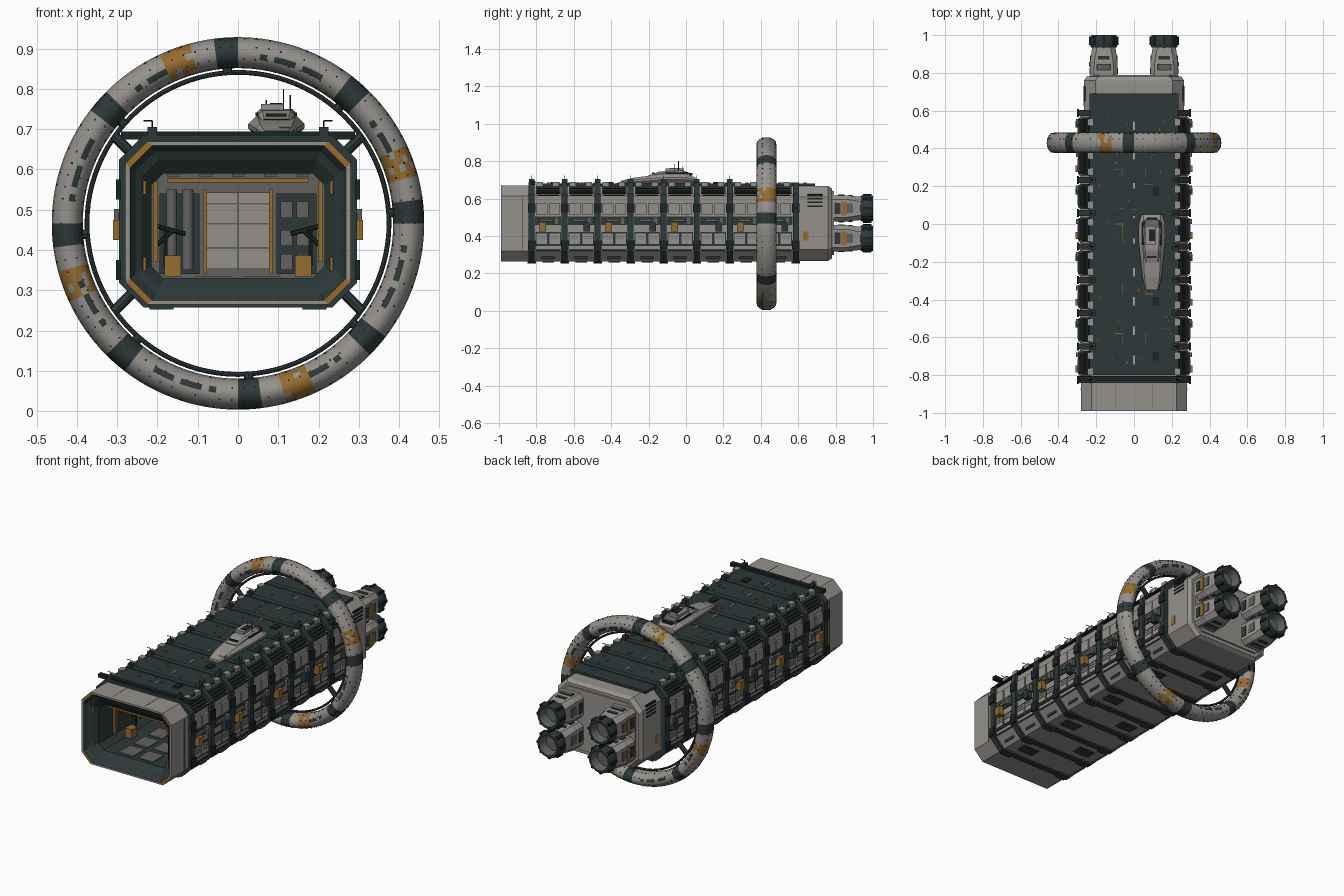
import bpy, bmesh, random
from math import sin, cos, pi, degrees, atan2, hypot
from mathutils import Matrix, Vector

random.seed(4)
if "Cube" in bpy.data.objects:
    bpy.data.objects.remove(bpy.data.objects["Cube"])


def material(name, r, g, b):
    m = bpy.data.materials.new(name)
    m.use_nodes = True
    m.diffuse_color = (r, g, b, 1)
    m.node_tree.nodes["Principled BSDF"].inputs["Base Color"].default_value = (r, g, b, 1)
    return m


LIGHT, DARK, OCHRE, MID, BLACK, PALE = range(6)
MATS = [material("hull grey", .30, .285, .265), material("dark teal", .026, .04, .04),
        material("ochre", .30, .15, .03), material("steel grey", .12, .12, .115),
        material("near black", .012, .016, .016), material("pale grey", .42, .41, .40)]


def finish(name, bm, smooth=False):
    bmesh.ops.recalc_face_normals(bm, faces=bm.faces[:])
    me = bpy.data.meshes.new(name)
    bm.to_mesh(me)
    bm.free()
    for m in MATS:
        me.materials.append(m)
    ob = bpy.data.objects.new(name, me)
    bpy.context.collection.objects.link(ob)
    if smooth:
        bpy.ops.object.select_all(action='DESELECT')
        ob.select_set(True)
        bpy.context.view_layer.objects.active = ob
        bpy.ops.object.shade_smooth_by_angle(angle=.6)
    return ob


def skin(bm, rings, mats, caps, corner=None):
    """Join successive rings of points; corner = {segment: material} on chamfers."""
    vs = [[bm.verts.new(p) for p in r] for r in rings]
    n = len(vs[0])
    for s in range(len(vs) - 1):
        for i in range(n):
            j = (i + 1) % n
            f = bm.faces.new((vs[s][i], vs[s][j], vs[s + 1][j], vs[s + 1][i]))
            f.material_index = mats[s]
            if corner and s in corner and i % 2 == 0:
                f.material_index = corner[s]
    if caps:
        bm.faces.new(vs[0]).material_index = caps[0]
        bm.faces.new(vs[-1]).material_index = caps[1]


def octagon(y, hw, lo, hi, c, cx=0):
    half = [(hw - c, lo), (hw, lo + c), (hw, hi - c), (hw - c, hi)]
    pts = half + [(-x, z) for x, z in reversed(half)]
    return [(cx + x, y, z) for x, z in pts]


def loft(name, sections, mats, caps=None, corner=None, cx=0):
    bm = bmesh.new()
    skin(bm, [octagon(*s, cx=cx) for s in sections], mats, caps, corner)
    return finish(name, bm)


def boxes(name, items, mat, mirror=False, turn=None):
    """Merge boxes given as (centre, size)."""
    bm = bmesh.new()
    for c, s in items:
        for sign in ((1, -1) if mirror else (1,)):
            m = Matrix.Translation((c[0] * sign, c[1], c[2]))
            if turn:
                m = m @ Matrix.Rotation(turn * sign, 4, 'Y')
            bmesh.ops.create_cube(bm, size=1, matrix=m @ Matrix.Diagonal((*s, 1)))
    for f in bm.faces:
        f.material_index = mat
    return finish(name, bm)


def rods(name, pairs, r, mat, sides=8):
    bm = bmesh.new()
    for a, b in pairs:
        a, b = Vector(a), Vector(b)
        m = Matrix.Translation((a + b) / 2) @ (b - a).to_track_quat('Z', 'Y').to_matrix().to_4x4()
        bmesh.ops.create_cone(bm, cap_ends=True, segments=sides, radius1=r, radius2=r,
                              depth=(b - a).length, matrix=m)
    for f in bm.faces:
        f.material_index = mat
    return finish(name, bm, sides > 6)


# Hull shell with hangar mouth, running from stern to hangar back wall
loft("hull", [(.78, .25, .28, .655, .06), (.76, .265, .268, .668, .06), (.6, .265, .268, .668, .06),
              (.59, .28, .265, .67, .055), (-.965, .28, .265, .67, .055), (-.99, .28, .265, .67, .055),
              (-.99, .268, .275, .66, .055), (-.97, .255, .29, .645, .05), (-.96, .24, .305, .625, .045),
              (-.93, .215, .33, .59, .03), (-.45, .215, .33, .59, .03)],
     [LIGHT] * 5 + [LIGHT, DARK, DARK, DARK, DARK], (LIGHT, MID), {4: LIGHT, 5: OCHRE})
loft("stern_collar", [(.775, .235, .3, .64, .05), (.79, .235, .3, .64, .05)], [LIGHT], (LIGHT, LIGHT))

# Structural ribs
rib_y = [-.825 + .1765 * i for i in range(9)]
for y in rib_y:
    loft("rib", [(y - .016, .27, .275, .66, .055), (y - .016, .296, .257, .686, .062),
                 (y + .016, .296, .257, .686, .062), (y + .016, .27, .275, .66, .055)], [DARK] * 3)
boxes("rib_clamp", [((.297, y, z), (.012, .042, .05)) for y in rib_y for z in (.35, .55)], BLACK, True)
boxes("rib_foot", [((.19, y, .26), (.06, .045, .016)) for y in rib_y], DARK, True)

# Top deck and markings
boxes("deck", [((0, -.055, .675), (.47, 1.49, .014))], DARK)
boxes("deck_dashes", [((0, -.72 + .155 * i, .6835), (.01, .045, .004)) for i in range(9)], PALE)
marks, hatches, dots = [], [], []
for i in range(4):
    y = -.62 + .29 * i
    for s in (1, -1):
        marks += [((s * .06, y, .683), (.004, .08, .004)), ((s * .08, y - .04 * s, .683), (.04, .004, .004))]
    hatches += [((.115, y - .08, .684), (.035, .045, .008))]
for i in range(60):
    p = (random.choice((-1, 1)) * random.uniform(.02, .21), random.uniform(-.76, .65), .684)
    dots.append((p, random.choice(((.016, .003, .004), (.003, .016, .004)))))
boxes("deck_marks", marks + dots[:25], OCHRE)
boxes("deck_seams", dots[25:], MID)
boxes("deck_hatches", hatches, BLACK)
boxes("front_trim", [((0, -.818, .684), (.58, .025, .02))], BLACK)
boxes("front_seam", [((.281, -.875, .467), (.003, .006, .28)), ((.1, -.9, .67), (.003, .13, .002))], MID, True)

# Deck edge blocks, posts and mast arms
mid_y = [y + .088 for y in rib_y[:-1]]
boxes("edge_blocks", [((.232, y + d, .677), (.03, .035, .022)) for y in mid_y for d in (-.045, .04)], LIGHT, True)
boxes("edge_posts", [((.213, y, .694), (.024, .03, .022)) for y in rib_y[:-1]], DARK, True)
rods("edge_masts", [p for y in rib_y[:-1] for s in (1, -1) for p in
     (((s * .213, y, .7), (s * .213, y, .722)), ((s * .213, y, .721), (s * .235, y, .721)))], .0018, BLACK, 5)

# Side bay equipment, mirrored
back, panel, band, vent, seam, cargo, pipe = [], [], [], [], [], [], []
for i, y in enumerate(mid_y):
    back += [((.281, y, .385), (.01, .135, .075))]
    band += [((.282, y, .482), (.008, .14, .045)), ((.281, y, .325), (.006, .13, .01))]
    for d in (-.034, .034):
        panel += [((.287, y + d, .385), (.012, .056, .055)), ((.285, y + d, .545), (.012, .06, .06))]
        seam += [((.294, y + d, .385), (.003, .04, .004)), ((.294, y + d, .4), (.003, .04, .003))]
    for k in range(4):
        vent += [((.284 - .012 * k, y, .618 + .012 * k), (.02, .115, .005))]
    cargo += [((.296, y + (.03 if i % 2 else -.03), .45), (.03, .036, .05))]
    pipe += [((.29, y - .01, .484), (.016, .07, .014)), ((.295, y + .045, .482), (.025, .026, .04))]
boxes("bay_recess", back + band, DARK, True)
boxes("bay_panels", panel, LIGHT, True)
boxes("bay_slots", seam, MID, True)
boxes("bay_vents", vent, BLACK, True)
boxes("bay_lockers", cargo[::2], OCHRE, True)
boxes("bay_pods", cargo[1::2], DARK, True)
boxes("bay_conduits", pipe, MID, True)
boxes("shoulder_panels", [((.256, y, .646), (.05, .13, .006)) for y in mid_y], DARK, True, pi / 4)
boxes("stern_vents", [((.262, .69, .56 + .02 * k), (.01, .08, .009)) for k in range(4)], BLACK, True)
boxes("stern_marks", [((.264, .64, .4), (.006, .03, .05))], OCHRE, True)
boxes("belly_panels", [((.12 * (-1) ** i, y, .263), (.1, .06, .008)) for i, y in enumerate(mid_y)], DARK)
boxes("belly_vents", [((.25, y, .29), (.004, .07, .025)) for y in mid_y], DARK, True)

# Hangar interior
boxes("hangar_door", [((0, -.456, .448), (.16, .012, .19))], LIGHT)
boxes("door_lines", [((0, -.463, z), (.155, .004, .004)) for z in (.405, .465, .515)]
      + [((0, -.463, .448), (.004, .004, .19))], MID)
boxes("door_posts", [((.082, -.465, .445), (.01, .025, .21))], OCHRE, True)
boxes("wall_panels", [((.145, -.455, .44), (.1, .01, .2)), ((-.145, -.455, .44), (.1, .01, .2))], DARK)
boxes("wall_windows", [((x, -.462, z), (.03, .006, .04)) for x in (.12, .16) for z in (.37, .43, .5)], MID)
boxes("ceiling_beams", [((0, -.9 + .15 * k, .572), (.35, .02, .01)) for k in range(3)], OCHRE)
boxes("ceiling_lamps", [((x * .08, -.7, .585), (.03, .4, .008)) for x in (-2, -1, 0, 1, 2)], MID)
boxes("wall_trim", [((.205, -.8 + .2 * k, .47), (.012, .02, .2)) for k in range(2)], OCHRE, True)
boxes("mouth_lamps", [((.232, -.955, z), (.008, .012, .035)) for z in (.365, .555)], OCHRE, True)
boxes("crates", [((.162, -.72, .36), (.042, .05, .052))], OCHRE, True)
boxes("floor_plates", [((x, -.6 - .13 * k, .332), (.09, .1, .005)) for x in (-.06, .06) for k in range(3)], MID)
rods("hangar_tanks", [((x, -.52, .35), (x, -.52, .55)) for x in (-.165, -.125)], .014, MID, 12)
rods("hangar_cranes", [p for s in (1, -1) for p in (((s * .205, -.65, .46), (s * .13, -.65, .44)),
     ((s * .205, -.65, .41), (s * .16, -.65, .45)), ((s * .18, -.65, .45), (s * .18, -.65, .36)))], .006, BLACK, 6)

# Command tower on deck
TX = .095
loft("tower_base", [(-.35, .035, .68, .695, .006), (-.28, .05, .68, .712, .01), (-.1, .07, .68, .735, .022),
                    (.0, .07, .68, .735, .022), (.05, .055, .68, .712, .012)], [LIGHT] * 4, (LIGHT, LIGHT), cx=TX)
loft("tower_top", [(-.2, .035, .71, .725, .005), (-.14, .045, .72, .746, .01), (-.02, .05, .72, .75, .01),
                   (.02, .042, .715, .738, .01)], [LIGHT, LIGHT, MID], (BLACK, MID), cx=TX)
boxes("tower_roof", [((TX - .01, -.06, .754), (.055, .1, .016))], LIGHT)
boxes("tower_glass", [((TX, -.175, .735), (.05, .012, .008)), ((TX, -.05, .737), (.103, .12, .008)),
                      ((TX, .02, .73), (.06, .03, .012)), ((TX, -.06, .763), (.03, .06, .004))], BLACK)
boxes("tower_hatch", [((.12, -.3, .692), (.035, .03, .026))], OCHRE)
rods("tower_masts", [((.113, -.04, .75), (.113, -.04, .8)), ((.13, -.06, .74), (.13, -.06, .785)),
                     ((.07, -.02, .75), (.07, -.02, .772))], .0016, BLACK, 5)

# Habitat ring, coloured by angle around its axle
RC, RY, RR, TUBE = .466, .43, .424, .0535


def ring_mesh(name, major, minor, squash, rule, segs, sides):
    bpy.ops.mesh.primitive_torus_add(major_radius=major, minor_radius=minor,
                                     major_segments=segs, minor_segments=sides)
    ob = bpy.context.object
    ob.name = name
    me = ob.data
    for m in MATS:
        me.materials.append(m)
    for v in me.vertices:
        r = hypot(v.co.x, v.co.y)
        k = (major + (r - major) * squash) / r
        v.co.x *= k
        v.co.y *= k
    for p in me.polygons:
        p.material_index = rule(p.center)
    me.transform(Matrix.Translation((0, RY, RC)) @ Matrix.Rotation(pi / 2, 4, 'X'))
    bpy.ops.object.shade_smooth_by_angle(angle=.6)


def ring_rule(c):
    a = degrees(atan2(c.y, c.x))
    k = (a - 4) % 45
    if min(k, 45 - k) < 4.6:
        return DARK
    if abs((a - 20.5 + 45) % 90 - 45) < 5.1 and random.random() < .85:
        return OCHRE
    slot = 11 < k < 34 and int(k / 2.5) % 4 != 3
    return DARK if slot and abs(c.z) > TUBE * .9 and hypot(c.x, c.y) < RR else LIGHT


ring_mesh("habitat_ring", RR, TUBE, .72, ring_rule, 144, 16)
ring_mesh("inner_rail", .375, .006, 1, lambda c: DARK, 96, 8)
ports = []
for i in range(90):
    for t in range(8):
        a, b = i * pi / 45, (t + .5) * pi / 4
        r = RR + cos(b) * TUBE * .72
        ports.append(((r * cos(a), RY + sin(b) * TUBE, RC + r * sin(a)), (.004, .004, .004)))
boxes("ring_ports", random.sample(ports, 480), BLACK)
rods("ring_spokes", [((s * .255, RY, RC + t * .165), (s * .308, RY, RC + t * .218))
                     for s in (1, -1) for t in (1, -1)], .013, DARK, 8)
rods("rail_links", [((.374 * cos(a), RY, RC + .374 * sin(a)), (.39 * cos(a), RY, RC + .39 * sin(a)))
                    for a in [k * pi / 4 + .07 for k in range(8)]], .012, DARK, 8)

# Four engines
for x in (-.16, .16):
    side = 1 if x > 0 else -1
    for z in (.388, .548):
        loft("engine_body", [(.77, .074, z - .07, z + .07, .022), (.86, .072, z - .07, z + .07, .022),
                             (.935, .062, z - .062, z + .062, .026)], [LIGHT] * 2, (LIGHT, MID), cx=x)
        bm = bmesh.new()
        profile = [(.93, .055), (.935, .068), (.955, .074), (.985, .072), (1, .066), (1, .054), (.95, .045)]
        skin(bm, [[(x + r * cos(k * pi / 8), y, z + r * sin(k * pi / 8)) for k in range(16)] for y, r in profile],
             [DARK] * 5 + [MID], (DARK, MID))
        finish("engine_nozzle", bm, True)
        boxes("nozzle_lugs", [((x + .07 * cos(k * pi / 4), .97, z + .07 * sin(k * pi / 4)), (.014, .045, .014))
                              for k in range(8)], BLACK)
        boxes("engine_vents", [((x, .83, z), (.075, .035, .146)), ((x, .88, z), (.06, .02, .143)),
                               ((x, .81, z), (.152, .03, .06))], DARK)
        boxes("engine_panels", [((x, .83, z), (.06, .022, .149)), ((x, .87, z), (.147, .045, .05))], MID)
        boxes("engine_marks", [((x + side * .072, .845, z), (.01, .025, .075))], OCHRE)
